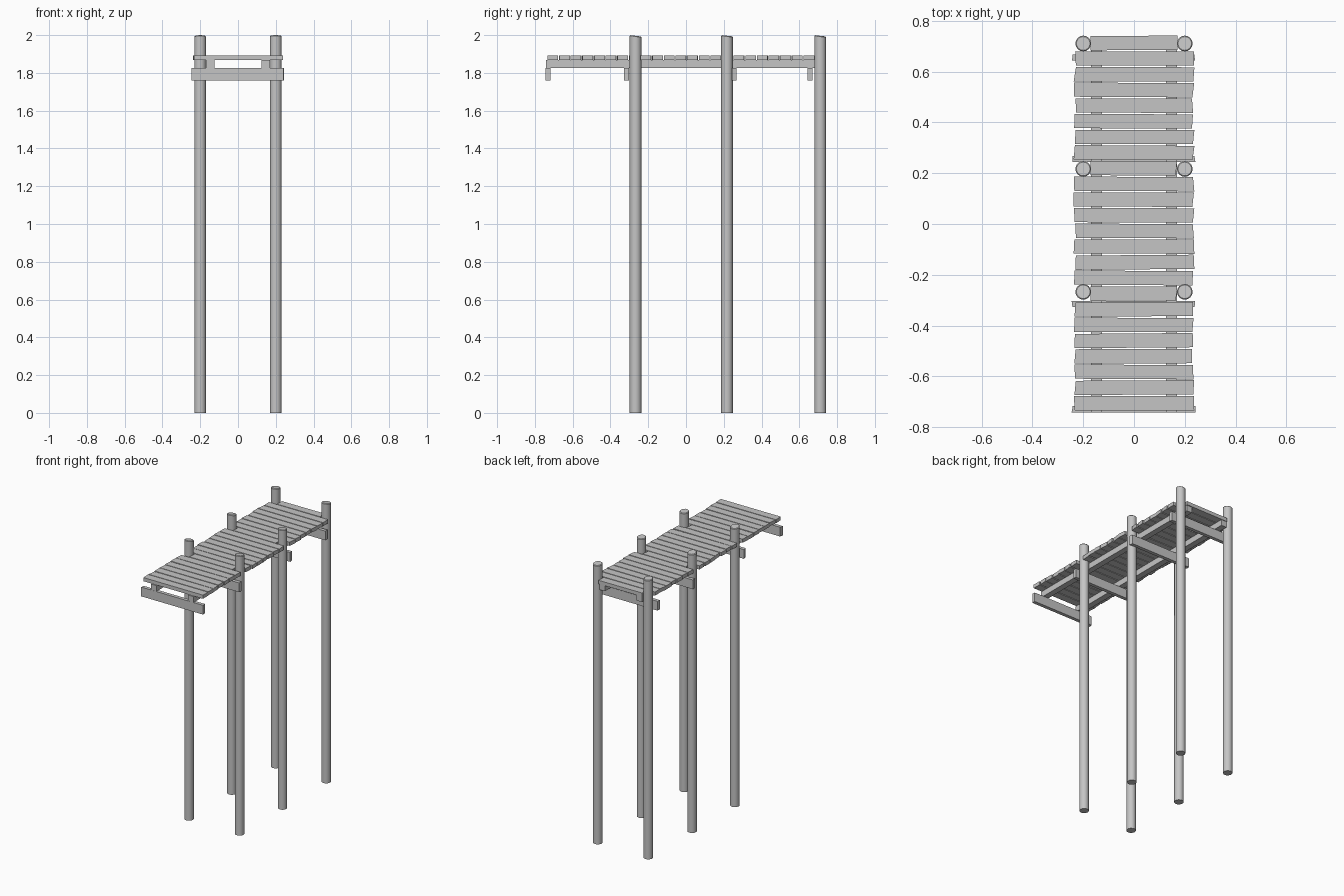
import bpy, bmesh, math, random
from mathutils import Matrix, Vector

random.seed(4)
old = bpy.data.objects.get("Cube")
if old:
    bpy.data.objects.remove(old, do_unlink=True)

wood = bpy.data.materials.new("weathered_grey")
wood.use_nodes = True
grey = (0.56, 0.56, 0.56, 1)
wood.diffuse_color = grey
wood.node_tree.nodes["Principled BSDF"].inputs["Base Color"].default_value = grey


def finish(name, bm):
    mesh = bpy.data.meshes.new(name)
    bm.to_mesh(mesh)
    bm.free()
    mesh.materials.append(wood)
    obj = bpy.data.objects.new(name, mesh)
    bpy.context.collection.objects.link(obj)
    return obj


def board(name, center, size, jitter=0.0):
    """Box whose ends along x are cut a little unevenly."""
    bm = bmesh.new()
    bmesh.ops.create_cube(bm, size=1)
    # one offset per vertical corner edge keeps the sides flat
    cut = {(sx, sy): random.uniform(-jitter, jitter) for sx in (-1, 1) for sy in (-1, 1)}
    for v in bm.verts:
        key = (1 if v.co.x > 0 else -1, 1 if v.co.y > 0 else -1)
        v.co = Vector(a * b for a, b in zip(v.co, size)) + Vector(center)
        v.co.x += cut[key]
    return finish(name, bm)


def post(name, x, y, radius=0.031, height=2.0):
    """Round log with a slightly slanted, eased top."""
    bm = bmesh.new()
    bmesh.ops.create_cone(bm, cap_ends=True, segments=16, radius1=radius, radius2=radius,
                          depth=height, matrix=Matrix.Translation((x, y, height / 2)))
    rim = [e for e in bm.edges if all(v.co.z > 1 for v in e.verts)]
    bmesh.ops.bevel(bm, geom=rim, offset=0.004, segments=1, affect='EDGES')
    slope = random.uniform(0.1, 0.2)
    for v in bm.verts:
        if v.co.z > 1:
            v.co.z -= slope * (v.co.y - y + radius)
    obj = finish(name, bm)
    bpy.context.view_layer.objects.active = obj
    bpy.ops.object.select_all(action='DESELECT')
    obj.select_set(True)
    bpy.ops.object.shade_smooth_by_angle(angle=math.radians(30))


# Posts and the two long bearers under the deck
for side, sx in (("left", 1), ("right", -1)):
    for place, y in (("front", -0.267), ("middle", 0.217), ("back", 0.711)):
        post(f"{side}_{place}_post", sx * 0.2, y)
    board(f"{side}_bearer", (sx * 0.147, -0.003, 1.846), (0.043, 1.478, 0.042))

# Cross beams carrying the bearers
for i, y in enumerate((-0.73, -0.315, 0.256, 0.656)):
    board(f"cross_beam_{i + 1}", (-0.002, y, 1.792), (0.484, 0.025, 0.066), 0.003)

# Deck planks, shortened where they pass between a pair of posts
for i in range(24):
    width = 0.335 if i % 8 == 7 else 0.466
    plank = board(f"plank_{i + 1}", (0, 0, 0), (width, 0.056, 0.026), 0.005)
    plank.location = (0, -0.706 + i * 0.0617, 1.88)
    plank.rotation_euler.z = random.uniform(-0.008, 0.008)
